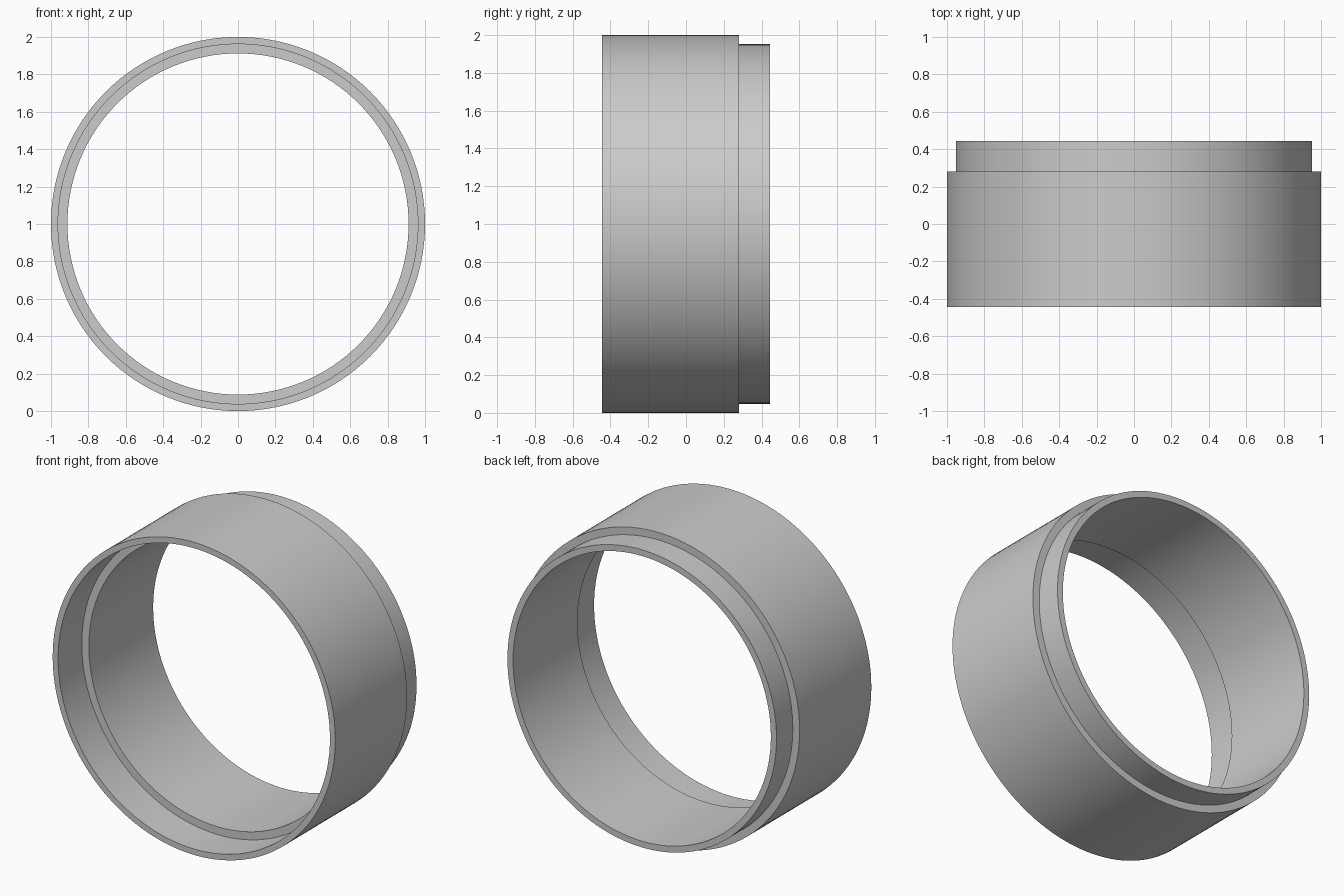
import bpy
import bmesh
from math import radians
from mathutils import Matrix, Vector

cube = bpy.data.objects.get("Cube")
if cube:
    bpy.data.objects.remove(cube, do_unlink=True)

# Plain grey material
GREY = (0.6, 0.6, 0.6, 1)
mat = bpy.data.materials.new("plain grey")
mat.use_nodes = True
mat.diffuse_color = GREY
mat.node_tree.nodes["Principled BSDF"].inputs["Base Color"].default_value = GREY

# Wall section as (radius, y): outer step at the back, counterbore at the front
FRONT, BACK = -0.445, 0.445
section = [
    (1.0, FRONT), (1.0, 0.28), (0.952, 0.28), (0.952, BACK),
    (0.912, BACK), (0.912, -0.205), (0.962, -0.205), (0.962, FRONT),
]

# Revolve the section around the y axis
bm = bmesh.new()
verts = [bm.verts.new((r, y, 0)) for r, y in section]
edges = [bm.edges.new((v, verts[i - 1])) for i, v in enumerate(verts)]
bmesh.ops.spin(bm, geom=verts + edges, cent=(0, 0, 0), axis=(0, 1, 0),
               angle=radians(360), steps=128, use_merge=True)
bmesh.ops.remove_doubles(bm, verts=bm.verts, dist=0.0001)
bmesh.ops.recalc_face_normals(bm, faces=bm.faces)
bm.transform(Matrix.Translation(Vector((0, 0, 1))))

mesh = bpy.data.meshes.new("stepped_ring")
bm.to_mesh(mesh)
bm.free()
mesh.materials.append(mat)
ring = bpy.data.objects.new("stepped_ring", mesh)
bpy.context.collection.objects.link(ring)

# Smooth curved walls with crisp rims
bpy.ops.object.select_all(action="DESELECT")
ring.select_set(True)
bpy.context.view_layer.objects.active = ring
bpy.ops.object.shade_smooth_by_angle(angle=radians(30))
